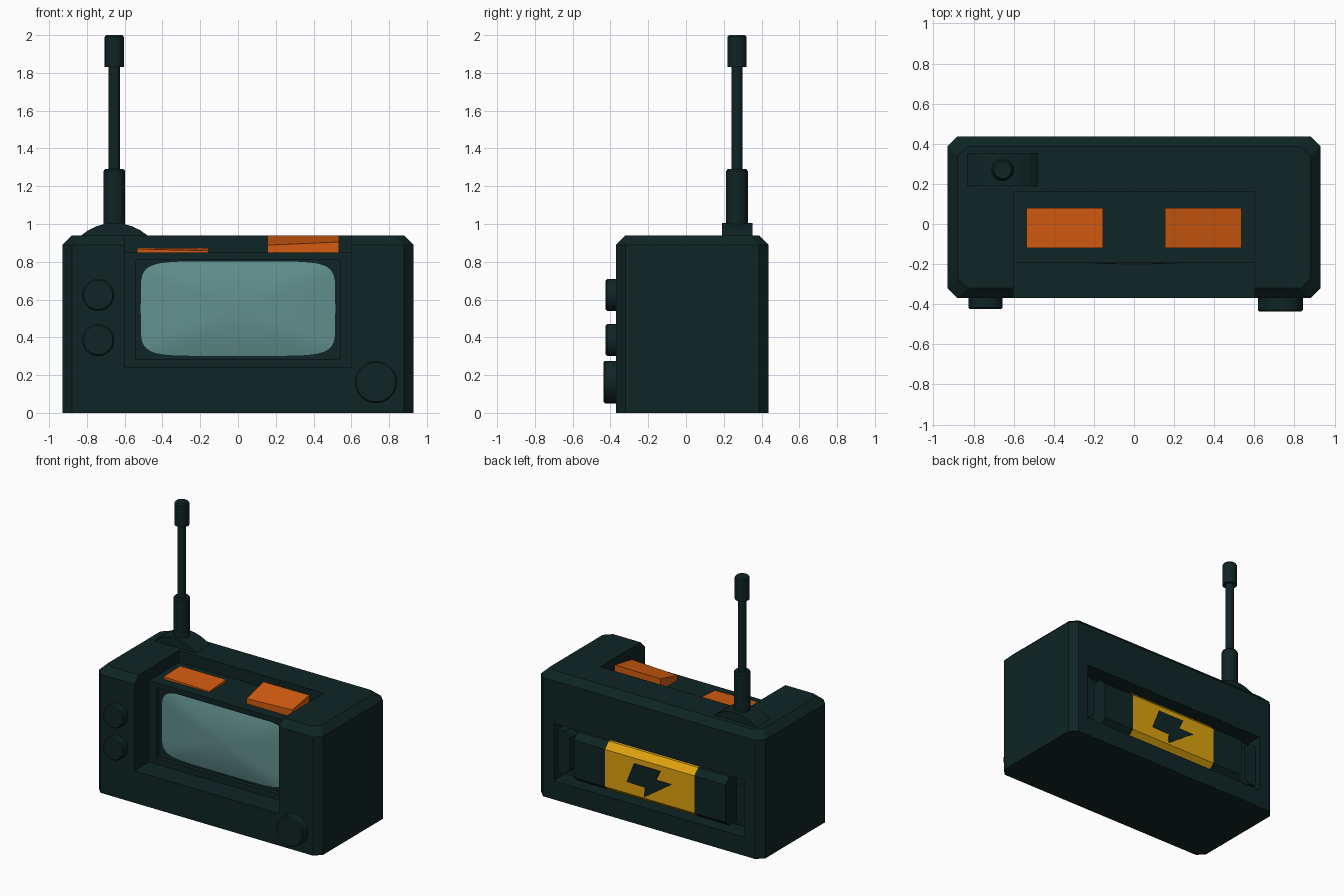
import bpy, bmesh, math
from mathutils import Matrix, Vector

if "Cube" in bpy.data.objects:
    bpy.data.objects.remove(bpy.data.objects["Cube"])


def material(name, rgb):
    m = bpy.data.materials.new(name)
    m.diffuse_color = (*rgb, 1)
    m.use_nodes = True
    m.node_tree.nodes["Principled BSDF"].inputs["Base Color"].default_value = m.diffuse_color
    return m


DARK = material("dark_teal", (0.0048, 0.0180, 0.0180))
ORANGE = material("orange", (0.658, 0.107, 0.0052))
YELLOW = material("yellow", (0.73, 0.365, 0.0048))
GLASS = material("pale_teal_glass", (0.122, 0.283, 0.27))


def finish(name, bm, mat, smooth=False):
    bmesh.ops.recalc_face_normals(bm, faces=bm.faces)
    me = bpy.data.meshes.new(name)
    bm.to_mesh(me)
    bm.free()
    ob = bpy.data.objects.new(name, me)
    bpy.context.collection.objects.link(ob)
    me.materials.append(mat)
    bpy.ops.object.select_all(action='DESELECT')
    ob.select_set(True)
    bpy.context.view_layer.objects.active = ob
    if smooth:
        bpy.ops.object.shade_smooth_by_angle(angle=math.radians(30))
    return ob


def loft(name, rings, mat, smooth=False, matrix=None):
    """Skin a list of equal-length point rings and cap both ends."""
    bm = bmesh.new()
    vs = [[bm.verts.new(p) for p in r] for r in rings]
    n = len(rings[0])
    for a, b in zip(vs, vs[1:]):
        for i in range(n):
            j = (i + 1) % n
            bm.faces.new((a[i], a[j], b[j], b[i]))
    bm.faces.new(vs[0])
    bm.faces.new(vs[-1])
    if matrix:
        bm.transform(matrix)
    return finish(name, bm, mat, smooth)


def box(name, x0, x1, y0, y1, z0, z1, mat):
    rect = [(x0, y0), (x1, y0), (x1, y1), (x0, y1)]
    return loft(name, [[(x, y, z) for x, y in rect] for z in (z0, z1)], mat)


def lathe(name, profile, mat, matrix, sides=24):
    rings = [[(r * math.cos(2 * math.pi * i / sides),
               r * math.sin(2 * math.pi * i / sides), z) for i in range(sides)]
             for r, z in profile]
    return loft(name, rings, mat, True, matrix)


def octagon(x, y0, y1, c, z):
    return [(x - c, y0, z), (x, y0 + c, z), (x, y1 - c, z), (x - c, y1, z),
            (c - x, y1, z), (-x, y1 - c, z), (-x, y0 + c, z), (c - x, y0, z)]


# Chamfered case
body = loft("case", [octagon(0.93, -0.37, 0.437, 0.05, 0),
                     octagon(0.93, -0.37, 0.437, 0.05, 0.89),
                     octagon(0.88, -0.32, 0.387, 0.05, 0.94)], DARK)

# Cut the front recess, button shelf, screen inset and battery bay
for dims in ((-0.6, 0.6, -1, -0.195, 0.24, 1.5),
             (-0.6, 0.6, -1, 0.16, 0.85, 1.5),
             (-0.54, 0.54, -0.5, -0.165, 0.285, 0.81),
             (-0.79, 0.79, 0.30, 0.8, 0.14, 0.57)):
    cutter = box("cutter", *dims, DARK)
    cutter.hide_render = True
    bpy.context.view_layer.objects.active = body
    mod = body.modifiers.new("cut", 'BOOLEAN')
    mod.operation = 'DIFFERENCE'
    mod.solver = 'EXACT'
    mod.object = cutter
    bpy.ops.object.modifier_apply(modifier=mod.name)
    bpy.data.objects.remove(cutter, do_unlink=True)

# Bulging screen with rounded corners
rings = []
for s in (1.0, 0.85, 0.65, 0.4, 0.15):
    ring = []
    for i in range(64):
        a = 2 * math.pi * i / 64
        c, d = math.cos(a), math.sin(a)
        e = 2 / 6.5
        ring.append((0.515 * s * math.copysign(abs(c) ** e, c),
                     -0.167 - 0.035 * (1 - s * s),
                     0.552 + 0.25 * s * math.copysign(abs(d) ** e, d)))
    rings.append(ring)
loft("screen", rings, GLASS, True)

# Two push buttons: one pressed, one raised and tilted
for name, x0, x1, tops in (("pressed_button", -0.535, -0.155, (0.868, 0.858, 0.872, 0.872)),
                           ("raised_button", 0.155, 0.535, (0.888, 0.905, 0.94, 0.938))):
    rect = [(x0, -0.12), (x1, -0.12), (x1, 0.08), (x0, 0.08)]
    loft(name, [[(x, y, 0.84) for x, y in rect],
                [(x, y, z) for (x, y), z in zip(rect, tops)]], ORANGE)

# Front knobs
face_front = Matrix.Rotation(math.radians(90), 4, 'X')
for name, x, z, r, h in (("upper_knob", -0.74, 0.625, 0.085, 0.055),
                         ("lower_knob", -0.74, 0.385, 0.085, 0.055),
                         ("large_knob", 0.73, 0.163, 0.112, 0.067)):
    lathe(name, [(r, -0.02), (r, h - 0.008), (r - 0.008, h)], DARK,
          Matrix.Translation((x, -0.37, z)) @ face_front, 32)

# Arched antenna mount
AX, AY = -0.655, 0.27
arc = [(AX + 0.268 * math.sin(a), 0.737 + 0.268 * math.cos(a))
       for a in [math.radians(-41 + 82 * i / 8) for i in range(9)]]
arc += [(AX + 0.176, 0.92), (AX - 0.176, 0.92)]
loft("antenna_mount", [[(x, y, z) for x, z in arc] for y in (0.19, 0.352)], DARK)

# Telescopic antenna
lathe("antenna", [(0.057, 0.95), (0.057, 1.28), (0.05, 1.29), (0.03, 1.29), (0.03, 1.83),
                  (0.051, 1.83), (0.051, 1.99), (0.043, 2.0)], DARK,
      Matrix.Translation((AX, AY, 0)), 20)

# Battery: chamfered bar with a yellow middle
section = [(0.295, 0.165), (0.385, 0.165), (0.43, 0.205),
           (0.43, 0.485), (0.385, 0.53), (0.295, 0.53)]
battery = loft("battery", [[(x, y, z) for y, z in section]
                           for x in (-0.63, -0.37, 0.37, 0.63)], DARK)
battery.data.materials.append(YELLOW)
for f in battery.data.polygons:
    if abs(f.center.x) < 0.1:
        f.material_index = 1

# Bolt symbol plate on the battery
bolt = [(0.13, 0.445), (-0.09, 0.445), (-0.055, 0.37), (-0.185, 0.37),
        (0.045, 0.213), (0.04, 0.288), (0.19, 0.292)]
loft("bolt_plate", [[(x, y, z) for x, z in bolt] for y in (0.428, 0.434)], DARK)

# Battery contacts at both ends of the bay
for side, s in (("left", -1), ("right", 1)):
    prof = [(0.80, 0.19), (0.73, 0.19), (0.69, 0.23), (0.69, 0.47), (0.73, 0.51), (0.80, 0.51)]
    loft(side + "_contact", [[(s * x, y, z) for x, z in prof] for y in (0.295, 0.39)], DARK)
